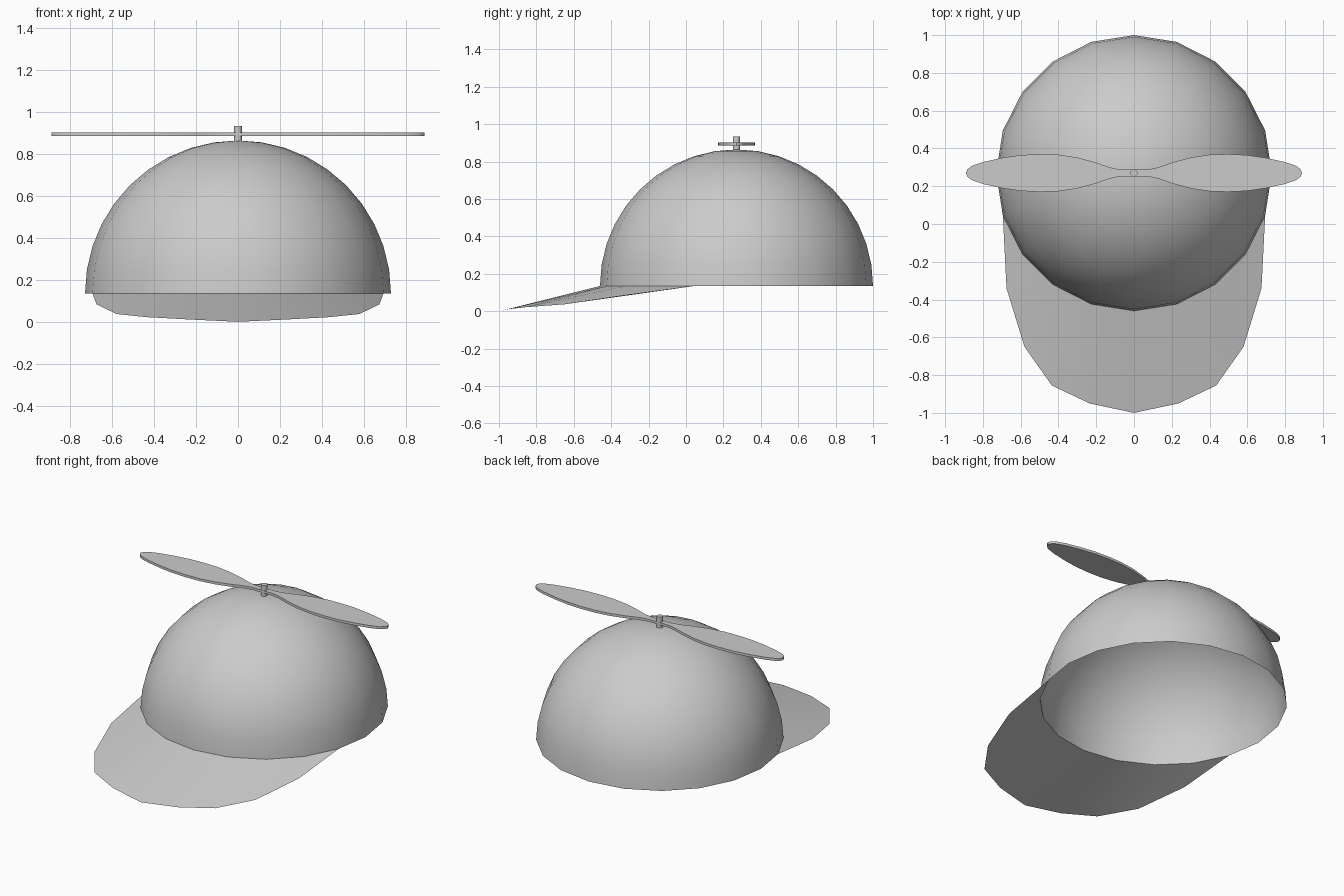
import bpy, bmesh, math

if "Cube" in bpy.data.objects:
    bpy.data.objects.remove(bpy.data.objects["Cube"])

CENTRE_Y, RIM_Z, RADIUS = 0.27, 0.135, 0.73
STEP = math.pi / 10

grey = bpy.data.materials.new("plain_grey")
grey.use_nodes = True
grey.diffuse_color = (0.6, 0.6, 0.6, 1)
grey.node_tree.nodes["Principled BSDF"].inputs["Base Color"].default_value = (0.6, 0.6, 0.6, 1)


def add_object(name, bm, location=(0, 0, 0), smooth=None):
    mesh = bpy.data.meshes.new(name)
    bm.to_mesh(mesh)
    bm.free()
    obj = bpy.data.objects.new(name, mesh)
    obj.location = location
    mesh.materials.append(grey)
    bpy.context.collection.objects.link(obj)
    if smooth:
        bpy.ops.object.select_all(action="DESELECT")
        obj.select_set(True)
        bpy.context.view_layer.objects.active = obj
        bpy.ops.object.shade_smooth_by_angle(angle=math.radians(smooth))
    return obj


# Crown: open hemisphere
bm = bmesh.new()
bmesh.ops.create_uvsphere(bm, u_segments=20, v_segments=20, radius=RADIUS)
lower = [v for v in bm.verts if v.co.z < -0.01]
bmesh.ops.delete(bm, geom=lower, context="VERTS")
add_object("crown", bm, (0, CENTRE_Y, RIM_Z), smooth=40)

# Brim: thin sheet from the crown rim down to the outer edge
half = [(0.675, -0.34, 0.083), (0.58, -0.65, 0.037), (0.435, -0.855, 0.022), (0.235, -0.95, 0.011)]
outer = [(-x, y, z) for x, y, z in half] + [(0, -1, 0)] + half[::-1]
bm = bmesh.new()
pairs = []
for i, point in enumerate(outer):
    angle = math.pi + STEP * (i + 1)
    inner = (RADIUS * math.cos(angle), CENTRE_Y + RADIUS * math.sin(angle), RIM_Z)
    pairs.append((bm.verts.new(inner), bm.verts.new(point)))
for (a, b), (c, d) in zip(pairs, pairs[1:]):
    bm.faces.new((a, b, d, c))
add_object("brim", bm, smooth=30)

# Propeller: two-bladed outline, extruded
blade = [(0.07, 0.018), (0.13, 0.03), (0.2, 0.055), (0.3, 0.082), (0.4, 0.097), (0.5, 0.1),
         (0.6, 0.095), (0.7, 0.08), (0.8, 0.058), (0.86, 0.037), (0.883, 0.018)]
upper_right = blade + [(0.89, 0)]
lower_right = [(x, -y) for x, y in blade[::-1]]
right_side = upper_right + lower_right
left_side = [(-x, -y) for x, y in right_side]
bm = bmesh.new()
face = bm.faces.new([bm.verts.new((x, y, 0)) for x, y in right_side + left_side])
extruded = bmesh.ops.extrude_face_region(bm, geom=[face])["geom"]
for v in extruded:
    if isinstance(v, bmesh.types.BMVert):
        v.co.z += 0.016
bmesh.ops.recalc_face_normals(bm, faces=bm.faces)
add_object("propeller", bm, (0, CENTRE_Y, 0.886), smooth=30)

# Shaft through the propeller
bm = bmesh.new()
bmesh.ops.create_cone(bm, cap_ends=True, segments=16, radius1=0.019, radius2=0.019, depth=0.085)
add_object("propeller_shaft", bm, (0, CENTRE_Y, 0.8925), smooth=30)
